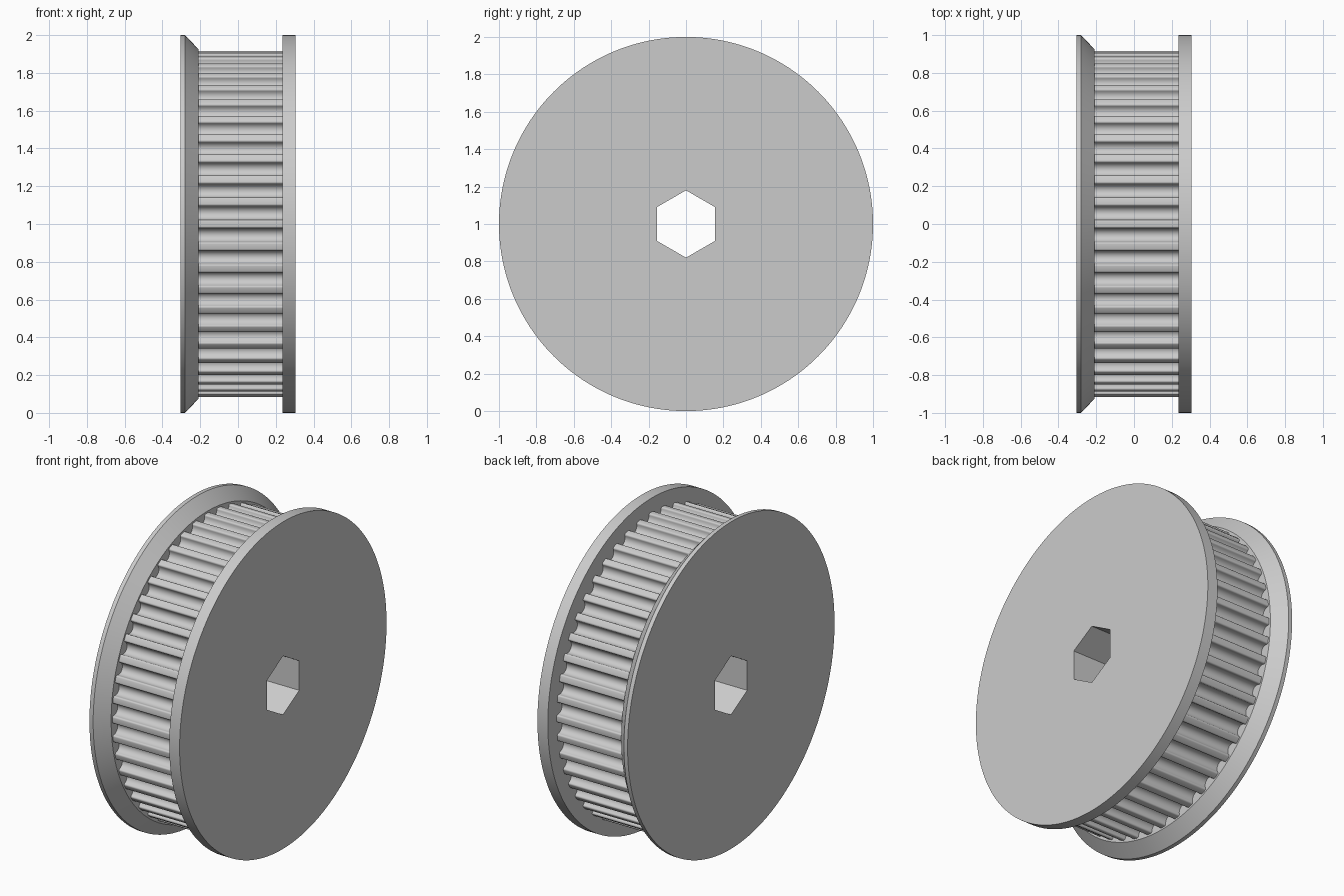
import bpy, bmesh
from math import sin, cos, pi, radians
from mathutils import Vector

if "Cube" in bpy.data.objects:
    bpy.data.objects.remove(bpy.data.objects["Cube"], do_unlink=True)

TEETH = 48
TIP = 0.915            # tooth tip radius
GROOVE = 0.037         # groove radius
GROOVE_CENTRE = 0.902
CORNER = 0.01          # rounding of the tooth tips
X_CONE, X_DRUM_END, X_FACE = -0.21, 0.235, 0.305

metal = bpy.data.materials.new("grey_metal")
metal.use_nodes = True
colour = (0.6, 0.6, 0.6, 1)
metal.diffuse_color = colour
metal.node_tree.nodes["Principled BSDF"].inputs["Base Color"].default_value = colour


def circle(radius, count=192):
    """Closed outline in the y-z plane, first corner pointing up."""
    steps = [2 * pi * i / count for i in range(count)]
    return [(radius * sin(a), radius * cos(a)) for a in steps]


def toothed_outline():
    """Rounded teeth with semicircular grooves between them."""
    half_pitch = pi * TIP / TEETH
    edge = half_pitch - GROOVE
    half = []
    for i in range(5):                       # rounded tip corner
        a = i * pi / 8
        half.append((edge - CORNER + CORNER * sin(a), TIP - CORNER + CORNER * cos(a)))
    for i in range(7):                       # half of the groove
        a = i * pi / 12
        half.append((half_pitch - GROOVE * cos(a), GROOVE_CENTRE - GROOVE * sin(a)))
    tooth = [(-u, r) for u, r in reversed(half[:-1])] + half
    points = []
    for k in range(TEETH):
        for u, r in tooth:
            a = 2 * pi * k / TEETH + u / TIP
            points.append((r * sin(a), r * cos(a)))
    return points


def build_part(name, bands=(), caps=()):
    """bands: (outline, x0, x1, outward); caps: (outer, inner, x, direction)."""
    bm = bmesh.new()

    def ring(outline, x):
        return [bm.verts.new((x, y, z)) for y, z in outline]

    for outline, x0, x1, outward in bands:
        # a tuple of two outlines makes a cone
        start, end = outline if isinstance(outline, tuple) else (outline, outline)
        a, b = ring(start, x0), ring(end, x1)
        for i in range(len(a)):
            j = (i + 1) % len(a)
            face = bm.faces.new((a[i], a[j], b[j], b[i]))
            face.normal_update()
            c = face.calc_center_median()
            if (face.normal.dot(Vector((0, c.y, c.z))) > 0) != outward and len(a) < 300:
                face.normal_flip()
    if name == "toothed_drum":
        bmesh.ops.remove_doubles(bm, verts=bm.verts, dist=1e-5)
        bmesh.ops.recalc_face_normals(bm, faces=bm.faces)
        tip = max(bm.faces, key=lambda f: f.calc_center_median().z)
        if tip.normal.z < 0:
            bmesh.ops.reverse_faces(bm, faces=bm.faces)
    for outer, inner, x, direction in caps:
        edges = []
        for outline in (outer, inner):
            verts = ring(outline, x)
            edges += [bm.edges.new((verts[i - 1], verts[i])) for i in range(len(verts))]
        made = bmesh.ops.triangle_fill(bm, edges=edges, use_beauty=True,
                                       use_dissolve=False, normal=(direction, 0, 0))
        for face in made["geom"]:
            if isinstance(face, bmesh.types.BMFace):
                face.normal_update()
                if face.normal.x * direction < 0:
                    face.normal_flip()
    bmesh.ops.remove_doubles(bm, verts=bm.verts, dist=1e-5)
    mesh = bpy.data.meshes.new(name)
    bm.to_mesh(mesh)
    bm.free()
    mesh.materials.append(metal)
    obj = bpy.data.objects.new(name, mesh)
    obj.location.z = 1
    bpy.context.collection.objects.link(obj)
    bpy.ops.object.select_all(action="DESELECT")
    obj.select_set(True)
    bpy.context.view_layer.objects.active = obj
    bpy.ops.object.shade_smooth_by_angle(angle=radians(30))


rim = circle(1.0)
cone_end = circle(0.926)
teeth = toothed_outline()
hexagon = circle(0.18, 6)

# Toothed belt surface
build_part("toothed_drum", bands=[(teeth, X_CONE, X_DRUM_END, True)])

# Straight flange
build_part("left_flange",
           bands=[(rim, X_DRUM_END, X_FACE, True)],
           caps=[(rim, hexagon, X_FACE, 1), (rim, teeth, X_DRUM_END, -1)])

# Flange with a bevelled inner side
build_part("right_flange",
           bands=[(rim, -X_FACE, -0.28, True), ((rim, cone_end), -0.28, X_CONE, True)],
           caps=[(rim, hexagon, -X_FACE, -1), (cone_end, teeth, X_CONE, 1)])

# Hexagonal shaft hole
build_part("hex_bore", bands=[(hexagon, -X_FACE, X_FACE, False)])
